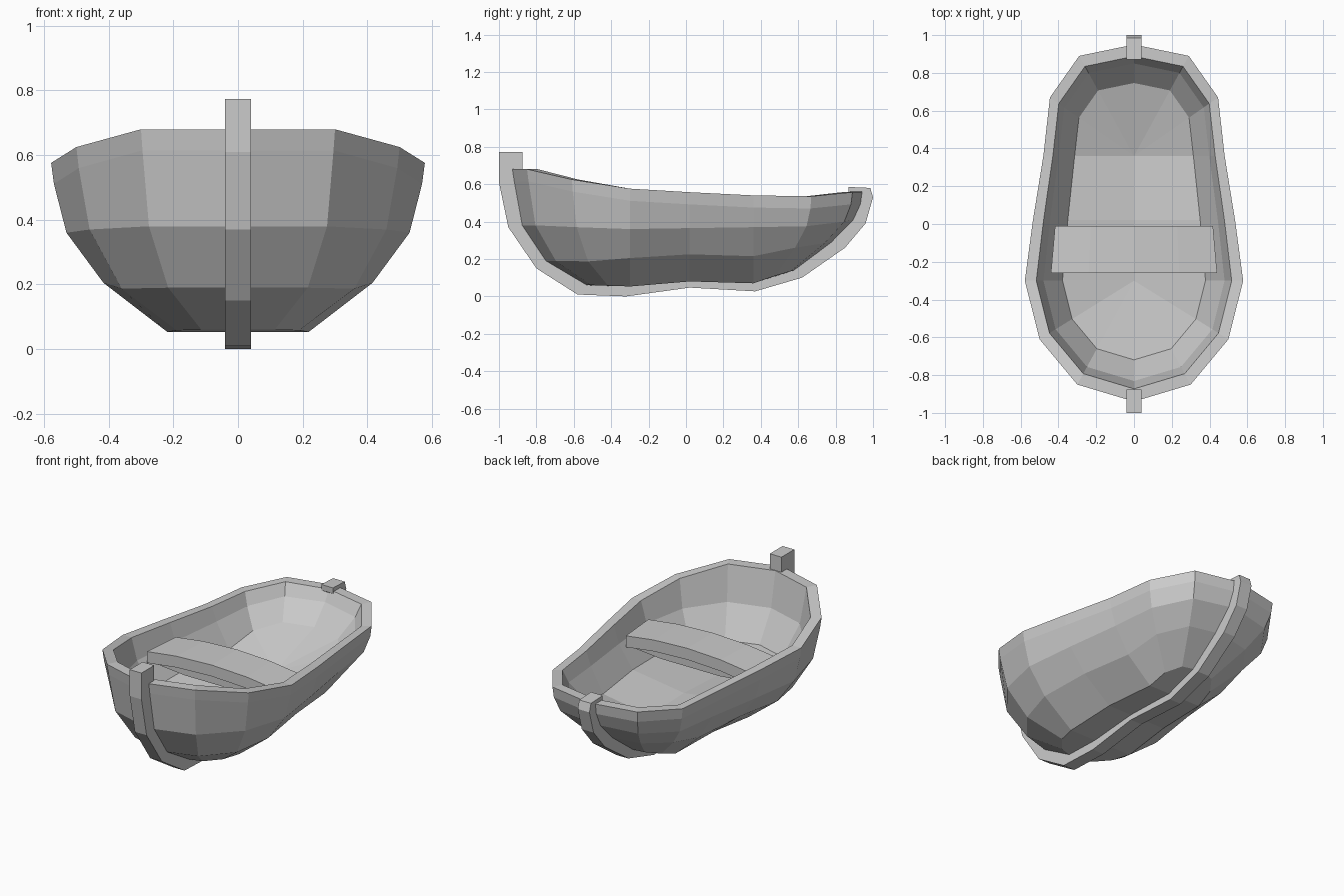
import bpy, bmesh

if "Cube" in bpy.data.objects:
    bpy.data.objects.remove(bpy.data.objects["Cube"])


def make_object(name, bm):
    bmesh.ops.recalc_face_normals(bm, faces=bm.faces)
    mesh = bpy.data.meshes.new(name)
    bm.to_mesh(mesh)
    bm.free()
    obj = bpy.data.objects.new(name, mesh)
    bpy.context.collection.objects.link(obj)
    return obj


def prism(name, profile, to_3d, low, high):
    """Closed solid swept from a 2D profile between two positions."""
    bm = bmesh.new()
    a = [bm.verts.new(to_3d(p, low)) for p in profile]
    b = [bm.verts.new(to_3d(p, high)) for p in profile]
    bm.faces.new(a)
    bm.faces.new(b[::-1])
    n = len(profile)
    for i in range(n):
        bm.faces.new((a[i], a[(i + 1) % n], b[(i + 1) % n], b[i]))
    return make_object(name, bm)


# Half outline of the rim, front to back (x, y)
rim = [(0, -.94), (.30, -.85), (.50, -.61), (.578, -.30), (.535, .02),
       (.48, .36), (.445, .67), (.29, .89), (0, .95)]
# Heights of the hull rows at each station
rim_z = [.68, .68, .625, .576, .557, .54, .535, .557, .56]
band_z = [z - .065 for z in rim_z]
side_z = [.38, .38, .37, .36, .365, .37, .375, .40, .41]
bilge_z = [.19, .19, .187, .205, .225, .215, .26, .285, .29]
base_z = [.06, .06, .058, .053, .08, .07, .11, .135, .14]


def pull_in(y, s):
    """Draw the ends of the boat towards its straight middle."""
    if y < -.30:
        return -.30 + (y + .30) * s
    if y > .36:
        return .36 + (y - .36) * s
    return y


def ring(bm, s, heights, lift=0):
    half = [(x * s, pull_in(y, s), z + lift) for (x, y), z in zip(rim, heights)]
    left = [(-x, y, z) for x, y, z in half[-2:0:-1]]
    return [bm.verts.new(p) for p in half + left]


def cap(bm, r, spine_z):
    """Close a ring onto three centre points, fanned at both ends."""
    n = len(r)
    c = [bm.verts.new((0, y, z)) for y, z in zip((-.30, .02, .36), spine_z)]
    for i in range(n // 2):
        k = 0 if i < 3 else 1 if i == 3 else 2
        for a, b in ((r[i], r[i + 1]), (r[-i], r[n - i - 1])):
            if i in (3, 4):
                bm.faces.new((a, b, c[i - 2], c[i - 3]))
            else:
                bm.faces.new((a, b, c[k]))


# Hull: one shell from the base, up over the rim and down to the floor
bm = bmesh.new()
rows = [ring(bm, .378, base_z), ring(bm, .72, bilge_z), ring(bm, .918, side_z),
        ring(bm, .985, band_z), ring(bm, 1, rim_z), ring(bm, .895, rim_z),
        ring(bm, .83, side_z, .085), ring(bm, .655, bilge_z, .09)]
for a, b in zip(rows, rows[1:]):
    for i in range(len(a)):
        j = (i + 1) % len(a)
        bm.faces.new((a[i], a[j], b[j], b[i]))
cap(bm, rows[0], (.053, .08, .07))
cap(bm, rows[-1], (.25, .265, .255))
make_object("hull", bm)

# Keel with raised stem and stern posts, side profile (y, z)
keel_outer = [(-.875, .773), (-1, .773), (-1, .61), (-.95, .37), (-.80, .15),
              (-.58, .01), (-.32, 0), (.02, .047), (.37, .027), (.62, .10),
              (.85, .26), (.96, .39), (1, .53), (.985, .58), (.87, .585)]
keel_inner = [(.87, .55), (.92, .51), (.88, .43), (.78, .30), (.57, .16),
              (.37, .09), (0, .10), (-.30, .08), (-.54, .08), (-.74, .20),
              (-.87, .39), (-.91, .60), (-.875, .67)]
prism("keel", keel_outer + keel_inner, lambda p, x: (x, p[0], p[1]), -.04, .04)

# Gently arched seat plank, front profile (x, z)
top = [(-.44, .495), (-.24, .52), (0, .53), (.24, .52), (.44, .495)]
bottom = [(x, z - .07) for x, z in reversed(top)]
seat = prism("seat", top + bottom, lambda p, y: (p[0], y, p[1]), -.26, -.01)
for v in seat.data.vertices:
    if v.co.y > -.1:
        v.co.x *= .95

# Tapered brace under the seat
brace = [(-.41, .46), (-.41, .42), (-.20, .40), (.20, .40), (.41, .42), (.41, .46)]
prism("seat_brace", brace, lambda p, y: (p[0], y, p[1]), -.23, -.04)
